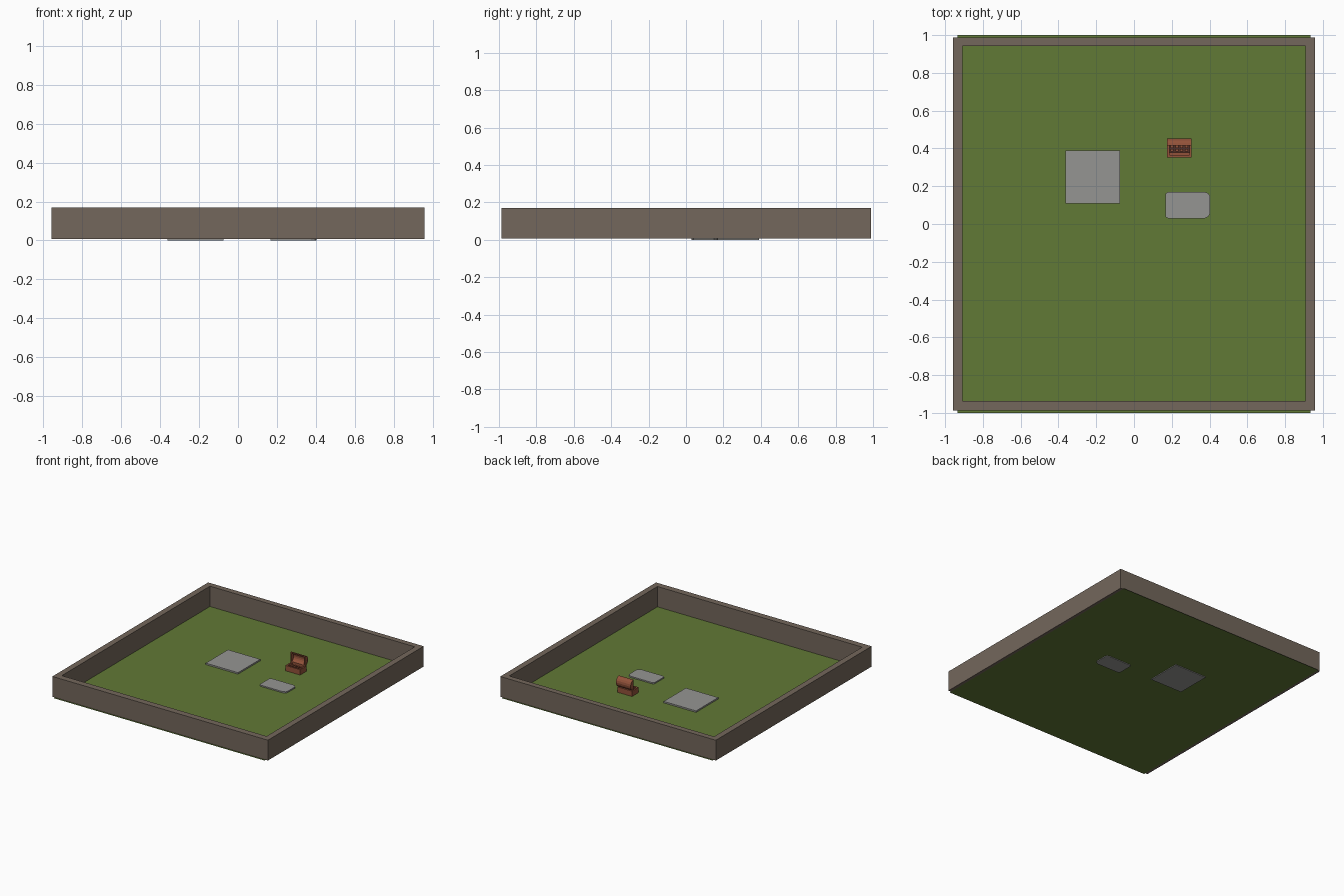
import bpy, bmesh, math

if "Cube" in bpy.data.objects:
    bpy.data.objects.remove(bpy.data.objects["Cube"])


def mat(name, rgb):
    m = bpy.data.materials.new(name)
    m.diffuse_color = (*rgb, 1)
    m.use_nodes = True
    m.node_tree.nodes["Principled BSDF"].inputs["Base Color"].default_value = m.diffuse_color
    return m


GRASS = mat("grass_green", (0.120, 0.192, 0.037))
STONE = mat("wall_brown", (0.172, 0.135, 0.106))
SLAB = mat("slab_grey", (0.30, 0.30, 0.29))
WOOD = mat("chest_red_brown", (0.29, 0.085, 0.042))
DARK = mat("chest_dark_brown", (0.085, 0.03, 0.02))


def finish(name, bm, material):
    bmesh.ops.recalc_face_normals(bm, faces=bm.faces)
    me = bpy.data.meshes.new(name)
    bm.to_mesh(me)
    bm.free()
    me.materials.append(material)
    ob = bpy.data.objects.new(name, me)
    bpy.context.collection.objects.link(ob)
    return ob


def prism(name, pts, a, b, material, axis="z"):
    """Extrude a 2D outline: axis z uses (x, y) points, axis x uses (y, z) points."""
    bm = bmesh.new()
    place = (lambda p, h: (p[0], p[1], h)) if axis == "z" else (lambda p, h: (h, p[0], p[1]))
    lo = [bm.verts.new(place(p, a)) for p in pts]
    hi = [bm.verts.new(place(p, b)) for p in pts]
    bm.faces.new(lo)
    bm.faces.new(hi)
    for i in range(len(pts)):
        j = (i + 1) % len(pts)
        bm.faces.new((lo[i], lo[j], hi[j], hi[i]))
    return finish(name, bm, material)


def box(name, x0, x1, y0, y1, z0, z1, material):
    return prism(name, [(x0, y0), (x1, y0), (x1, y1), (x0, y1)], z0, z1, material)


# Lawn: a single sheet
bm = bmesh.new()
bm.faces.new([bm.verts.new((x, y, 0.006)) for x, y in
              ((-0.935, -1), (0.935, -1), (0.935, 1), (-0.935, 1))])
finish("lawn", bm, GRASS)

# Perimeter wall: one ring with open middle
bm = bmesh.new()
rings = []
for x, y0, y1 in ((0.957, -0.987, 0.988), (0.909, -0.936, 0.943)):
    for z in (0.007, 0.17):
        rings.append([bm.verts.new((px, py, z)) for px, py in
                      ((-x, y0), (x, y0), (x, y1), (-x, y1))])
for a, b in ((0, 1), (1, 3), (3, 2), (2, 0)):
    for i in range(4):
        j = (i + 1) % 4
        bm.faces.new((rings[a][i], rings[a][j], rings[b][j], rings[b][i]))
finish("perimeter_wall", bm, STONE)

# Paving slabs
box("square_slab", -0.362, -0.075, 0.108, 0.39, 0.0, 0.018, SLAB)
prism("chamfered_slab", [(0.18, 0.03), (0.375, 0.03), (0.395, 0.04), (0.402, 0.055),
                         (0.402, 0.15), (0.392, 0.163), (0.375, 0.17), (0.18, 0.17),
                         (0.167, 0.16), (0.167, 0.038)], 0.0, 0.016, SLAB)

# Chest base: floor and four sides
X0, X1, Y0, Y1, T = 0.175, 0.305, 0.352, 0.435, 0.012
box("chest_floor", X0 + T, X1 - T, Y0 + T, Y1 - T, 0.007, 0.028, DARK)
box("chest_front", X0, X1, Y0, Y0 + T, 0.007, 0.05, WOOD)
box("chest_back", X0, X1, Y1 - T, Y1, 0.007, 0.05, WOOD)
for side, x in (("left", X0), ("right", X1 - T)):
    box("chest_side_" + side, x, x + T, Y0 + T, Y1 - T, 0.007, 0.05, WOOD)

# Contents: ledge and small blocks in rows
box("chest_ledge", X0 + T, X1 - T, Y0 + T, 0.378, 0.028, 0.042, WOOD)
for r in range(2):
    for c in range(4):
        x, y = 0.194 + c * 0.025, 0.384 + r * 0.019
        box("chest_block", x, x + 0.016, y, y + 0.012, 0.028, 0.04, WOOD)

# Open lid: barrel shell tipped upright, hollow side forward
N = 8
arc = [math.pi * i / N for i in range(N + 1)]


def arch(ry, rz):
    return [(0.415 + ry * math.sin(a), 0.092 - rz * math.cos(a)) for a in arc]


prism("lid_shell", arch(0.038, 0.042) + arch(0.028, 0.033)[::-1], X0, X1, WOOD, "x")
for side, x in (("left", X0), ("right", X1 - 0.01)):
    prism("lid_end_" + side, arch(0.036, 0.04), x + 0.001, x + 0.009, WOOD, "x")
